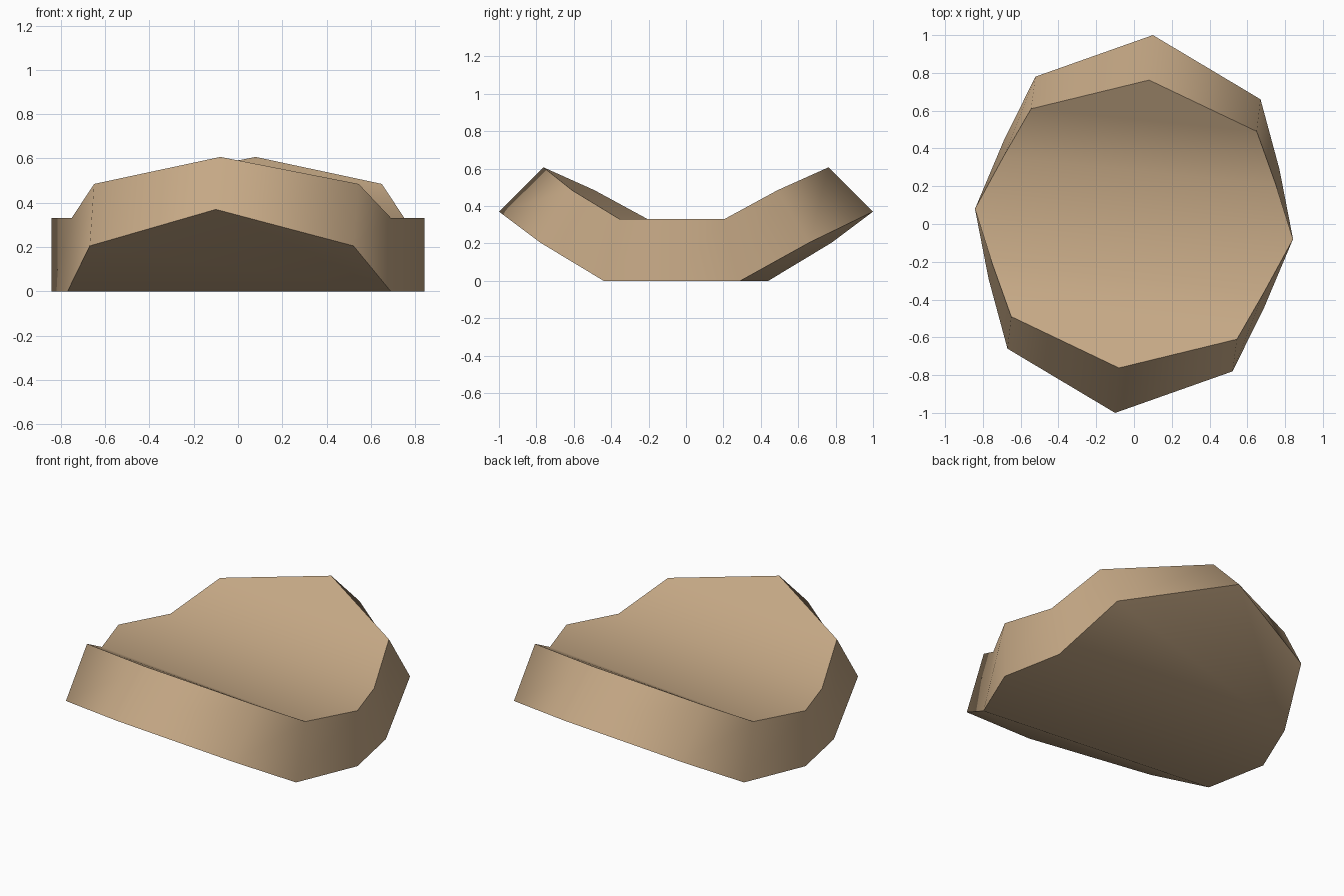
import bpy, bmesh, math

cube = bpy.data.objects.get("Cube")
if cube:
    bpy.data.objects.remove(cube, do_unlink=True)

# Flat tan colour
tan = bpy.data.materials.new("tan")
tan.use_nodes = True
colour = (0.57, 0.40, 0.24, 1.0)
tan.diffuse_color = colour
bsdf = tan.node_tree.nodes["Principled BSDF"]
bsdf.inputs["Base Color"].default_value = colour
bsdf.inputs["Roughness"].default_value = 0.8

# Half outlines: side corner, fold, shoulder, tip, shoulder, fold
top_half = [(0.842, -0.08, 0.33), (0.752, 0.205, 0.33), (0.65, 0.49, 0.485),
            (0.08, 0.762, 0.607), (-0.545, 0.61, 0.485), (-0.692, 0.355, 0.33)]
bottom_half = [(0.842, -0.08, 0), (0.77, 0.29, 0), (0.67, 0.66, 0.205),
               (0.10, 1.0, 0.37), (-0.522, 0.78, 0.205), (-0.69, 0.44, 0)]


def ring(bm, half):
    """Complete the outline with a half turn about z."""
    turned = [(-x, -y, z) for x, y, z in half]
    return [bm.verts.new(p) for p in half + turned]


bm = bmesh.new()
top, bottom = ring(bm, top_half), ring(bm, bottom_half)

# Flat middle and two upturned flaps, on both surfaces
for panel in [(0, 1, 5, 6, 7, 11), range(1, 6), range(7, 12)]:
    for loop in (top, bottom):
        bm.faces.new([loop[i] for i in panel])

# Side wall
n = len(top)
for i in range(n):
    j = (i + 1) % n
    bm.faces.new([bottom[i], bottom[j], top[j], top[i]])
bmesh.ops.recalc_face_normals(bm, faces=bm.faces)

mesh = bpy.data.meshes.new("bent_slab")
bm.to_mesh(mesh)
bm.free()
mesh.materials.append(tan)
slab = bpy.data.objects.new("bent_slab", mesh)
bpy.context.collection.objects.link(slab)

# Smooth across folds and wall corners, sharp rims
bpy.ops.object.select_all(action="DESELECT")
slab.select_set(True)
bpy.context.view_layer.objects.active = slab
bpy.ops.object.shade_smooth_by_angle(angle=math.radians(60))
